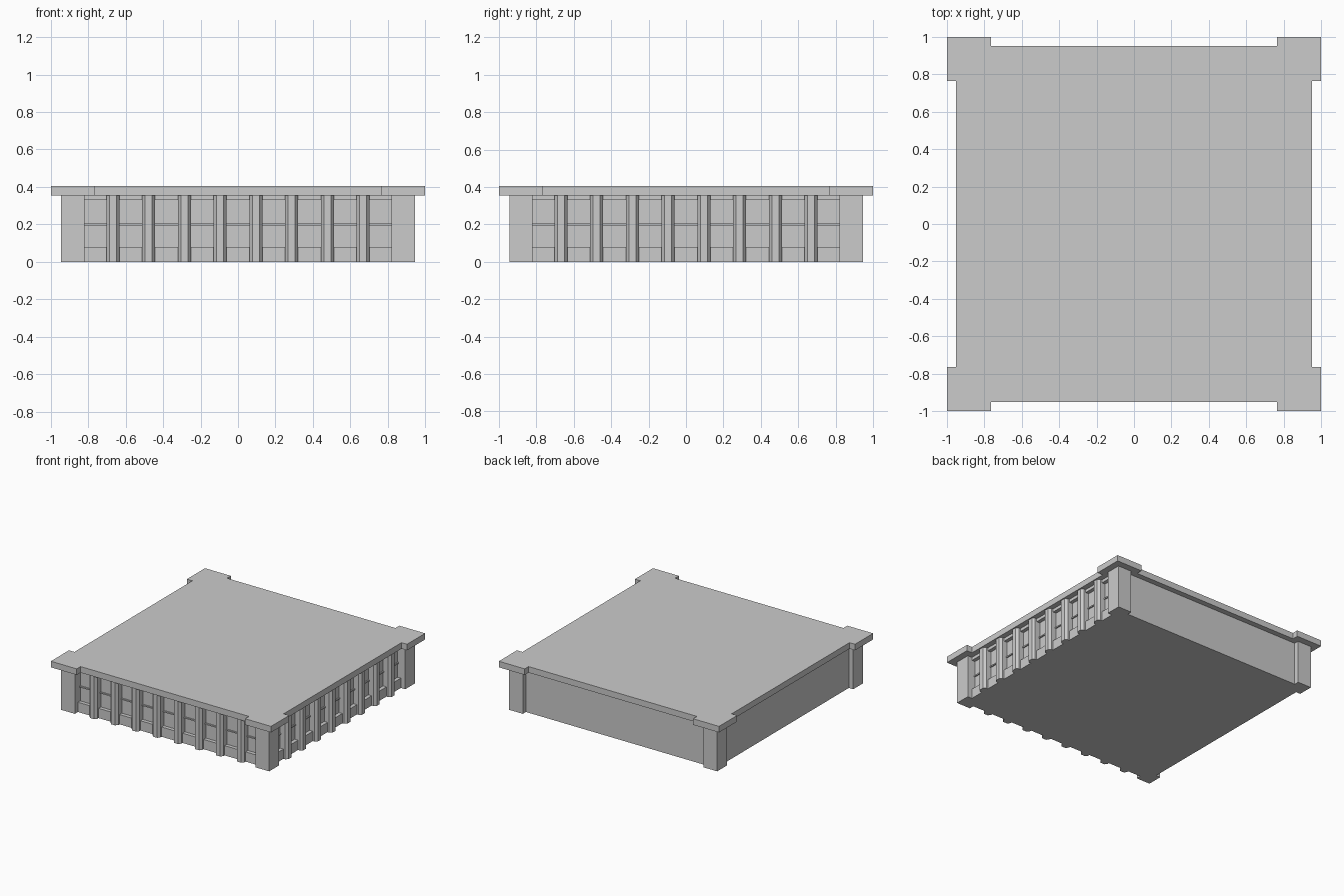
import bpy, bmesh, math
from mathutils import Matrix

if "Cube" in bpy.data.objects:
    bpy.data.objects.remove(bpy.data.objects["Cube"], do_unlink=True)

stone = bpy.data.materials.new("light grey stone")
stone.use_nodes = True
GREY = (0.6, 0.6, 0.6, 1)
stone.diffuse_color = GREY
stone.node_tree.nodes["Principled BSDF"].inputs["Base Color"].default_value = GREY

ROOF_Z, TOP_Z = 0.355, 0.405
WALL, RECESS, PILLAR_IN, PILLAR_OUT = 0.905, 0.875, 0.82, 0.945
SILL_Z, HEAD_Z = 0.08, 0.33
PITCH = 0.191


def prism(name, outline, z0, z1, turn=0.0):
    """Extrude a flat outline from z0 to z1, then turn it about the z axis."""
    bm = bmesh.new()
    face = bm.faces.new([bm.verts.new((x, y, z0)) for x, y in outline])
    grown = bmesh.ops.extrude_face_region(bm, geom=[face])
    for v in grown["geom"]:
        if isinstance(v, bmesh.types.BMVert):
            v.co.z = z1
    bmesh.ops.recalc_face_normals(bm, faces=bm.faces)
    bm.transform(Matrix.Rotation(turn, 4, "Z"))
    mesh = bpy.data.meshes.new(name)
    bm.to_mesh(mesh)
    bm.free()
    mesh.materials.append(stone)
    obj = bpy.data.objects.new(name, mesh)
    bpy.context.collection.objects.link(obj)
    return obj


def rect(x0, x1, y0, y1):
    return [(x0, y0), (x1, y0), (x1, y1), (x0, y1)]


# Solid core: plain walls at the back and -x side, recessed on the other two
prism("core", rect(-WALL, RECESS, -RECESS, WALL), 0, ROOF_Z)

# Roof slab with projecting square corners
corner = [(0.95, 0.765), (1, 0.765), (1, 1), (0.765, 1), (0.765, 0.95)]
roof = []
for q in range(4):
    c, s = round(math.cos(q * math.pi / 2)), round(math.sin(q * math.pi / 2))
    roof += [(c * x - s * y, s * x + c * y) for x, y in corner]
prism("roof_slab", roof, ROOF_Z, TOP_Z)

# Corner pillars
for q in range(4):
    prism("corner_pillar", rect(PILLAR_IN, PILLAR_OUT, PILLAR_IN, PILLAR_OUT),
          0, ROOF_Z, q * math.pi / 2)

# Window bands on the front and the +x side
for side, turn in (("front", 0.0), ("side", math.pi / 2)):
    band = rect(-PILLAR_IN, PILLAR_IN, -WALL, -RECESS)
    prism(side + "_plinth", band, 0, SILL_Z, turn)
    prism(side + "_lintel", band, HEAD_Z, ROOF_Z, turn)
    prism(side + "_window_bar", rect(-PILLAR_IN, PILLAR_IN, -RECESS - 0.01, -RECESS),
          0.195, 0.205, turn)
    # Pilasters with chamfered edges
    for i in range(8):
        x = (i - 3.5) * PITCH
        half = [(0.035, -RECESS), (0.035, -WALL - 0.015), (0.019, -0.94)]
        outline = [(x + a, y) for a, y in half]
        outline += [(x - a, y) for a, y in reversed(half)]
        prism(side + "_pilaster", outline, 0, ROOF_Z, turn)
